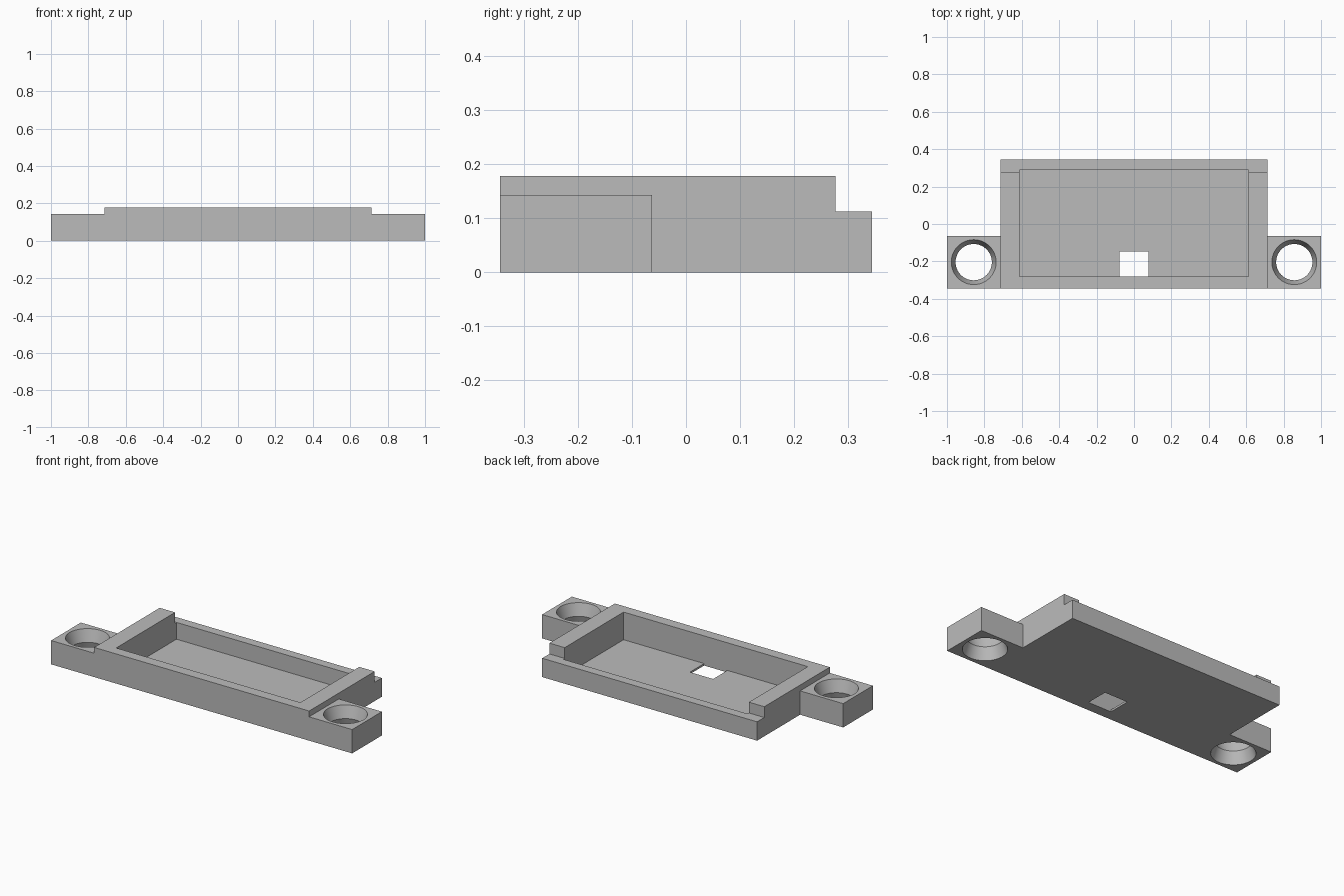
import bpy, bmesh, math
from mathutils import Matrix

if "Cube" in bpy.data.objects:
    bpy.data.objects.remove(bpy.data.objects["Cube"], do_unlink=True)

GREY = (0.5, 0.5, 0.5, 1)
mat = bpy.data.materials.new("plain grey")
mat.use_nodes = True
mat.diffuse_color = GREY
mat.node_tree.nodes["Principled BSDF"].inputs["Base Color"].default_value = GREY

HALF_W, HALF_D, TOP = 0.714, 0.345, 0.178
EAR_TOP, EAR_BACK = 0.143, -0.063
STEP_Y, STEP_Z = 0.277, 0.113
FLOOR, OVER = 0.012, 0.05


def finish(name, bm):
    bmesh.ops.recalc_face_normals(bm, faces=bm.faces)
    mesh = bpy.data.meshes.new(name)
    bm.to_mesh(mesh)
    bm.free()
    mesh.materials.append(mat)
    obj = bpy.data.objects.new(name, mesh)
    bpy.context.collection.objects.link(obj)
    return obj


def box(name, x, y, z):
    """Box from (low, high) ranges."""
    bm = bmesh.new()
    bmesh.ops.create_cube(bm, size=1)
    for v in bm.verts:
        for i, (low, high) in enumerate((x, y, z)):
            v.co[i] = low if v.co[i] < 0 else high
    return finish(name, bm)


def extrude_x(name, profile, half):
    """Extrude a (y, z) profile across the width."""
    bm = bmesh.new()
    face = bm.faces.new([bm.verts.new((-half, y, z)) for y, z in profile])
    new = bmesh.ops.extrude_face_region(bm, geom=[face])["geom"]
    verts = [g for g in new if isinstance(g, bmesh.types.BMVert)]
    bmesh.ops.translate(bm, verts=verts, vec=(2 * half, 0, 0))
    return finish(name, bm)


def waisted_cutter(name, x, y):
    """Hole shape, narrowest at mid height and flaring to both faces."""
    mid, waist, rim = EAR_TOP / 2, 0.097, 0.12
    reach = mid * 1.2
    wide = waist + (rim - waist) * 1.2
    bm = bmesh.new()
    for z, low, high in ((mid - reach / 2, wide, waist), (mid + reach / 2, waist, wide)):
        bmesh.ops.create_cone(bm, cap_ends=True, segments=64, radius1=low, radius2=high,
                              depth=reach, matrix=Matrix.Translation((x, y, z)))
    # Join the two cones and drop the inner caps
    caps = [f for f in bm.faces if abs(f.calc_center_median().z - mid) < 1e-4]
    bmesh.ops.delete(bm, geom=caps, context='FACES_ONLY')
    bmesh.ops.remove_doubles(bm, verts=bm.verts, dist=1e-4)
    return finish(name, bm)


def combine(target, other, operation):
    mod = target.modifiers.new(operation.lower(), 'BOOLEAN')
    mod.object, mod.operation, mod.solver = other, operation, 'EXACT'
    bpy.context.view_layer.objects.active = target
    bpy.ops.object.modifier_apply(modifier=mod.name)
    bpy.data.objects.remove(other, do_unlink=True)


# Tray body with a lowered rear edge
tray = extrude_x("mounting_tray", [(-HALF_D, 0), (HALF_D, 0), (HALF_D, STEP_Z),
                                   (STEP_Y, STEP_Z), (STEP_Y, TOP), (-HALF_D, TOP)], HALF_W)

# Screw ears on both sides
for side in (-1, 1):
    xs = sorted((side * (HALF_W - OVER), side))
    ear = box("screw_ear", xs, (-HALF_D, EAR_BACK), (0, EAR_TOP))
    combine(tray, ear, 'UNION')
    hole = waisted_cutter("screw_hole", side * (1 + HALF_W) / 2, (EAR_BACK - HALF_D) / 2)
    combine(tray, hole, 'DIFFERENCE')

# Open pocket and the small slot through its floor
combine(tray, box("pocket", (-0.612, 0.612), (-0.282, 0.29), (FLOOR, TOP + OVER)), 'DIFFERENCE')
combine(tray, box("floor_slot", (-0.077, 0.077), (-0.282, -0.147), (-OVER, FLOOR + OVER)), 'DIFFERENCE')

# Smooth hole walls, sharp edges elsewhere
bpy.ops.object.select_all(action='DESELECT')
tray.select_set(True)
bpy.context.view_layer.objects.active = tray
bpy.ops.object.shade_smooth_by_angle(angle=math.radians(25))
